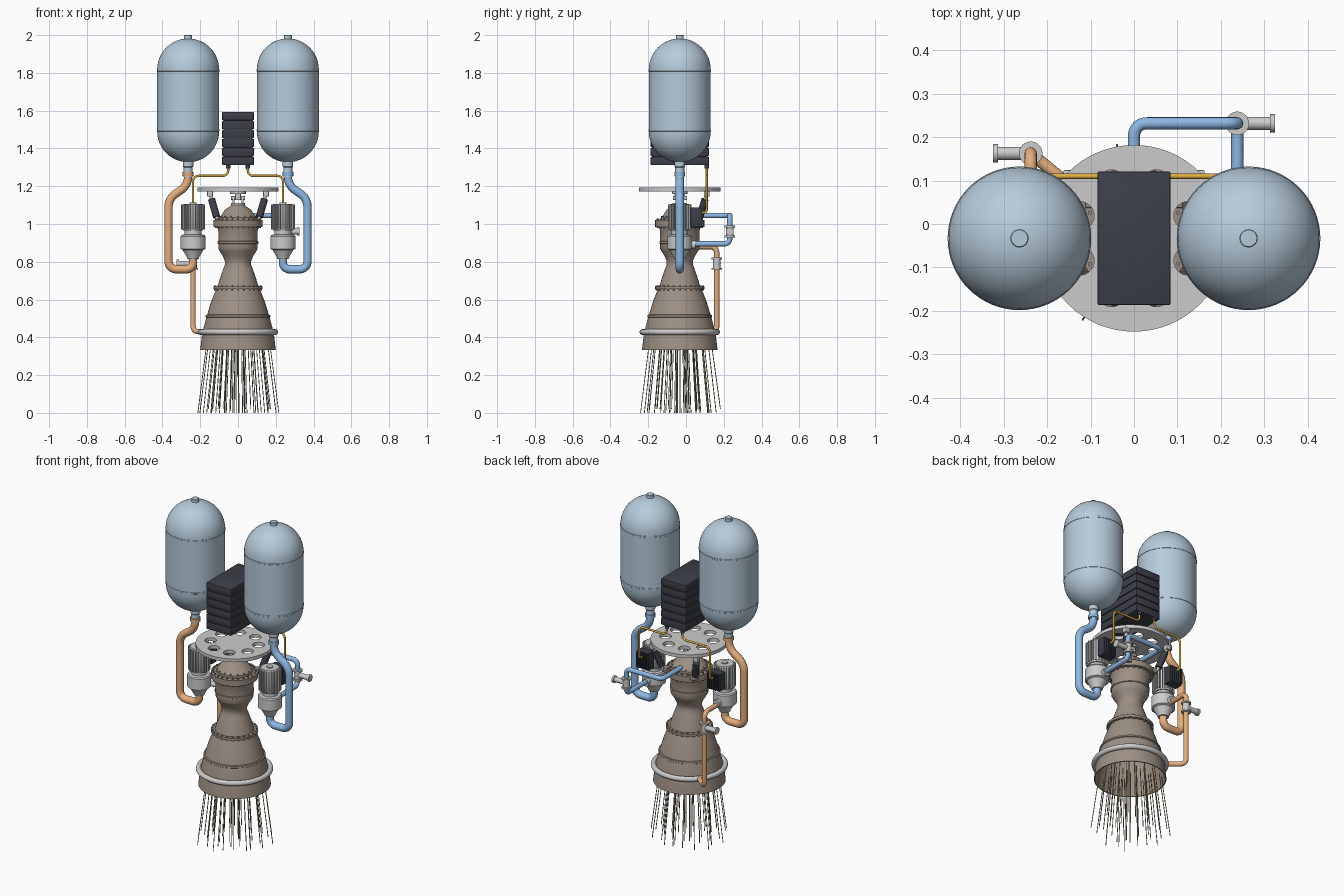
import bpy, bmesh, math, random
from mathutils import Vector, Matrix

if "Cube" in bpy.data.objects:
    bpy.data.objects.remove(bpy.data.objects["Cube"])

AX = -0.033  # y of the engine axis
random.seed(4)


def mat(name, r, g, b):
    m = bpy.data.materials.new(name)
    m.diffuse_color = (r, g, b, 1)
    m.use_nodes = True
    m.node_tree.nodes["Principled BSDF"].inputs["Base Color"].default_value = m.diffuse_color
    return m


TANK = mat("tank_blue", 0.47, 0.60, 0.71)
BRONZE = mat("bronze", 0.34, 0.28, 0.235)
BLUE = mat("oxidiser_blue", 0.27, 0.48, 0.78)
ORANGE = mat("fuel_orange", 0.78, 0.42, 0.2)
AMBER = mat("cable_amber", 0.75, 0.42, 0.05)
DARK = mat("dark", 0.045, 0.05, 0.065)
STREAK = mat("streak", 0.4, 0.35, 0.2)


def finish(name, bm, material=None, loc=(0, 0, 0), axis=(0, 0, 1), smooth=True):
    bmesh.ops.recalc_face_normals(bm, faces=bm.faces)
    me = bpy.data.meshes.new(name)
    bm.to_mesh(me)
    bm.free()
    ob = bpy.data.objects.new(name, me)
    bpy.context.collection.objects.link(ob)
    ob.matrix_world = Matrix.Translation(loc) @ Vector((0, 0, 1)).rotation_difference(Vector(axis)).to_matrix().to_4x4()
    if material:
        me.materials.append(material)
    if smooth:
        bpy.ops.object.select_all(action='DESELECT')
        bpy.context.view_layer.objects.active = ob
        ob.select_set(True)
        bpy.ops.object.shade_smooth_by_angle(angle=math.radians(32))
    return ob


def lathe(name, profile, loc, material=None, axis=(0, 0, 1), n=48, closed=False):
    """Revolve (radius, height) points around an axis."""
    bm = bmesh.new()
    rings = []
    for r, z in profile:
        if r < 1e-6:
            rings.append([bm.verts.new((0, 0, z))] * n)
        else:
            rings.append([bm.verts.new((r * math.cos(2 * math.pi * i / n), r * math.sin(2 * math.pi * i / n), z)) for i in range(n)])
    pairs = list(zip(rings, rings[1:])) + ([(rings[-1], rings[0])] if closed else [])
    for a, b in pairs:
        for i in range(n):
            j = (i + 1) % n
            bm.faces.new(list(dict.fromkeys((a[i], a[j], b[j], b[i]))))
    return finish(name, bm, material, loc, axis)


def cyl(name, r, a, b, material=None, n=32):
    a, b = Vector(a), Vector(b)
    h = (b - a).length
    return lathe(name, [(0, 0), (r, 0), (r, h), (0, h)], a, material, b - a, n)


def add_box(bm, c, s, rot=0):
    m = Matrix.Translation(c) @ Matrix.Rotation(rot, 4, 'Z') @ Matrix.Diagonal((*s, 1))
    return bmesh.ops.create_cube(bm, size=1, matrix=m)


def box(name, c, s, material=None, bevel=0.004):
    bm = bmesh.new()
    add_box(bm, (0, 0, 0), s)
    if bevel:
        bmesh.ops.bevel(bm, geom=bm.edges[:], offset=bevel, segments=2, affect='EDGES', profile=0.5)
    return finish(name, bm, material, c)


def pipe(name, pts, r, material, bend=0.045):
    """Round tube along a path whose corners are filleted."""
    P = [Vector(p) for p in pts]
    path = [P[0]]
    for a, b, c in zip(P, P[1:], P[2:]):
        u, v = (a - b), (c - b)
        d = min(bend, u.length * 0.48, v.length * 0.48)
        s, e = b + u.normalized() * d, b + v.normalized() * d
        for i in range(9):
            t = i / 8
            w = 2 * t * (1 - t) * 0.9
            k = (1 - w) / ((1 - t) ** 2 + t * t)
            path.append(s * (1 - t) ** 2 * k + e * t * t * k + b * w)
    path.append(P[-1])
    cu = bpy.data.curves.new(name, 'CURVE')
    cu.dimensions = '3D'
    cu.bevel_depth, cu.bevel_resolution, cu.use_fill_caps = r, 6, True
    sp = cu.splines.new('POLY')
    sp.points.add(len(path) - 1)
    for q, p in zip(sp.points, path):
        q.co = (*p, 1)
    cu.materials.append(material)
    ob = bpy.data.objects.new(name, cu)
    bpy.context.collection.objects.link(ob)
    bpy.ops.object.select_all(action='DESELECT')
    bpy.context.view_layer.objects.active = ob
    ob.select_set(True)
    bpy.ops.object.convert(target='MESH')
    bpy.ops.object.shade_smooth_by_angle(angle=math.radians(40))


def bolts(name, radius, z, count, h, material, r=0.005):
    bm = bmesh.new()
    for i in range(count):
        a = 2 * math.pi * i / count
        bmesh.ops.create_cone(bm, cap_ends=True, segments=6, radius1=r, radius2=r, depth=h,
                              matrix=Matrix.Translation((radius * math.cos(a), radius * math.sin(a), z)))
    finish(name, bm, material, (0, AX, 0), smooth=False)


# Thrust chamber: outer contour, then back up the inside as an open nozzle
outer = [(0.2, 0.333), (0.19, 0.42), (0.168, 0.505), (0.172, 0.508), (0.17, 0.518), (0.163, 0.52), (0.142, 0.59),
         (0.116, 0.655), (0.13, 0.655), (0.13, 0.669), (0.108, 0.669), (0.093, 0.72), (0.077, 0.765), (0.069, 0.785),
         (0.07, 0.805), (0.08, 0.83), (0.098, 0.858), (0.104, 0.87), (0.104, 0.895), (0.108, 0.897), (0.108, 0.907),
         (0.104, 0.909), (0.104, 0.965), (0.112, 0.985), (0.13, 0.985), (0.13, 1.02), (0.1, 1.02), (0.1, 1.035)]
inner = [(0, 0.86), (0.07, 0.86), (0.06, 0.8), (0.083, 0.72), (0.106, 0.655), (0.158, 0.51), (0.194, 0.333)]
lathe("thrust_chamber", list(reversed(inner)) + [] , (0, AX, 0), BRONZE, n=64)
lathe("nozzle_shell", [(0.194, 0.333)] + outer + [(0.092, 1.04), (0.07, 1.075), (0.04, 1.095), (0.035, 1.105), (0, 1.105)],
      (0, AX, 0), BRONZE, n=64)
bolts("throat_flange_bolts", 0.123, 0.662, 24, 0.026, BRONZE)
bolts("injector_flange_bolts", 0.118, 1.003, 24, 0.05, BRONZE)
bolts("dome_bolts", 0.096, 1.036, 16, 0.012, BRONZE, 0.004)

# Coolant manifold ring around the nozzle
lathe("coolant_manifold", [(0.198 + 0.015 * math.cos(k * math.pi / 8), 0.428 + 0.015 * math.sin(k * math.pi / 8)) for k in range(16)],
      (0, AX, 0), None, n=64, closed=True)

# Thrust plate with eight lightening holes
plate = lathe("thrust_plate", [(0, 1.172), (0.215, 1.172), (0.215, 1.192), (0, 1.192)], (0, AX, 0), n=64)
bm = bmesh.new()
for i in range(8):
    a = math.pi / 8 + i * math.pi / 4
    bmesh.ops.create_cone(bm, cap_ends=True, segments=28, radius1=0.033, radius2=0.033, depth=0.1,
                          matrix=Matrix.Translation((0.135 * math.cos(a), 0.135 * math.sin(a), 1.18)))
cutter = finish("plate_hole_cutter", bm, None, (0, AX, 0), smooth=False)
mod = plate.modifiers.new("holes", 'BOOLEAN')
mod.object, mod.solver = cutter, 'EXACT'
bpy.ops.object.select_all(action='DESELECT')
bpy.context.view_layer.objects.active = plate
plate.select_set(True)
bpy.ops.object.modifier_apply(modifier="holes")
bpy.data.objects.remove(cutter)

# Gimbal joint between plate and dome
cyl("gimbal_top", 0.042, (0, AX, 1.16), (0, AX, 1.173))
cyl("gimbal_base", 0.038, (0, AX, 1.1), (0, AX, 1.112))
cyl("gimbal_pin", 0.01, (-0.036, AX, 1.137), (0.036, AX, 1.137))
cyl("gimbal_cross_pin", 0.01, (0, AX - 0.036, 1.137), (0, AX + 0.036, 1.137))
for s in (-1, 1):
    box("gimbal_lower_lug", (s * 0.024, AX, 1.125), (0.01, 0.03, 0.045), None, 0.002)
    box("gimbal_upper_lug", (0, AX + s * 0.024, 1.15), (0.03, 0.01, 0.045), None, 0.002)

# Stacked battery pack
box("battery_core", (0, AX, 1.452), (0.152, 0.292, 0.28), DARK, 0.003)
for i in range(6):
    box("battery_module", (0, AX, 1.334 + i * 0.0475), (0.168, 0.308, 0.0445), DARK, 0.004)

for s, side, col in ((-1, "fuel", ORANGE), (1, "oxidiser", BLUE)):
    # Tank with domed ends and seams
    prof = [(0, 1.327)] + [(0.164 * math.sin(k * math.pi / 24), 1.491 - 0.164 * math.cos(k * math.pi / 24)) for k in range(1, 12)]
    prof += [(0.164, 1.491), (0.1655, 1.492), (0.1655, 1.5), (0.164, 1.501)]
    full = prof + [(r, 3.309 - z) for r, z in reversed(prof)]
    lathe(side + "_tank", full, (s * 0.264, AX, 0), TANK, n=64)
    lathe(side + "_tank_cap", [(0.021, 1.97), (0.021, 1.998), (0.019, 2.0), (0, 2.0)], (s * 0.264, AX, 0), TANK)
    lathe(side + "_tank_outlet", [(0, 1.34), (0.028, 1.34), (0.028, 1.305), (0.024, 1.3), (0.024, 1.25), (0, 1.25)],
          (s * 0.264, AX, 0), TANK)
    cyl(side + "_inlet_collar", 0.029, (s * 0.264, AX, 1.255), (s * 0.264, AX, 1.275), col)
    # Feed line from tank to pump
    px = s * 0.238
    pipe(side + "_feed_line", [(s * 0.264, AX, 1.3), (s * 0.264, AX, 1.205), (s * 0.368, AX, 1.135), (s * 0.368, AX, 0.76),
                               (px, AX, 0.76), (px, AX, 0.84)], 0.022, col)
    # Pump body
    lathe(side + "_pump", [(0, 0.815), (0.03, 0.815), (0.033, 0.825), (0.055, 0.863), (0.066, 0.868), (0.066, 0.935), (0.061, 0.942),
                           (0.044, 0.945), (0.044, 0.972), (0, 0.972)], (px, AX, 0))
    # Finned electric motor
    lathe(side + "_motor", [(0, 0.965), (0.052, 0.965), (0.054, 0.97), (0.054, 1.1), (0.05, 1.107), (0.018, 1.107), (0.018, 1.113), (0, 1.113)],
          (px, AX, 0))
    bm = bmesh.new()
    for i in range(24):
        a = 2 * math.pi * i / 24
        add_box(bm, (0.056 * math.cos(a), 0.056 * math.sin(a), 1.037), (0.014, 0.005, 0.13), a)
    finish(side + "_motor_fins", bm, None, (px, AX, 0), smooth=False)
    # Motor controller with cooling fins
    box(side + "_controller", (px, 0.05, 1.035), (0.085, 0.05, 0.105), DARK)
    for k in range(6):
        box(side + "_controller_fin", (px - 0.035 + k * 0.014, 0.079, 1.035), (0.004, 0.014, 0.095), DARK, 0)
    # Power cable
    pipe(side + "_power_cable", [(s * 0.052, 0.11, 1.32), (s * 0.052, 0.11, 1.255), (px, 0.11, 1.255), (px, 0.11, 1.06),
                                 (px, 0.07, 1.06)], 0.006, AMBER, 0.03)
    cyl(side + "_cable_plug", 0.011, (s * 0.052, 0.11, 1.295), (s * 0.052, 0.11, 1.315), DARK)
    # Gimbal actuator: dark barrel, grey rod and end bracket
    top, low = Vector((s * 0.148, AX + 0.142, 1.16)), Vector((s * 0.107, AX + 0.1, 1.015))
    cyl("actuator_rod", 0.009, low, top)
    cyl("actuator_barrel", 0.019, low.lerp(top, 0.15), low.lerp(top, 0.8), DARK)
    box("actuator_plate_bracket", top, (0.03, 0.03, 0.03), None, 0.003)
    box("actuator_chamber_bracket", low - Vector((s * 0.012, 0.012, 0)), (0.036, 0.036, 0.03), BRONZE, 0.003)
    # Front brace rods from the plate to the chamber
    # Control valve with side actuator
    vy, vz = (0.163, 0.79) if s < 0 else (0.232, 0.96)
    lathe(side + "_valve", [(0, -0.032), (0.027, -0.032), (0.027, -0.022), (0.02, -0.022), (0.02, 0.022), (0.027, 0.022),
                            (0.027, 0.032), (0, 0.032)], (px, vy, vz))
    lathe(side + "_valve_actuator", [(0, 0), (0.015, 0), (0.015, 0.075), (0.021, 0.075), (0.021, 0.087), (0, 0.087)],
          (px, vy, vz), axis=(s, 0.0001, 0))
    cyl(side + "_pump_outlet_flange", 0.022, (px, 0.02, 0.89), (px, 0.05, 0.89))

# Delivery lines
pipe("oxidiser_delivery_line", [(0.238, 0.02, 0.895), (0.238, 0.232, 0.895), (0.238, 0.232, 1.045), (0, 0.232, 1.045),
                                (0, 0.04, 1.045)], 0.014, BLUE, 0.03)
d = Vector((0.237, AX - 0.163, 0)).normalized()
end = Vector((-0.238, 0.163, 0.43)) + d * 0.11
pipe("fuel_delivery_line", [(-0.238, 0.02, 0.88), (-0.238, 0.163, 0.88), (-0.238, 0.163, 0.43), end], 0.014, ORANGE, 0.035)

# Exhaust streaks fanning out below the nozzle
for i in range(44):
    a = i * 2.39996
    r = 0.228 * math.sqrt((i + 0.5) / 44)
    u = Vector((math.cos(a), math.sin(a), 0))
    z0 = random.uniform(0.34, 0.45)
    c = Vector((0, AX, 0))
    cyl("exhaust_streak", 0.0022, c + u * r * (1 - 0.6 * z0) + Vector((0, 0, z0)), c + u * r + Vector((0, 0, random.choice((0, 0, 0.02)))), STREAK, 6)
